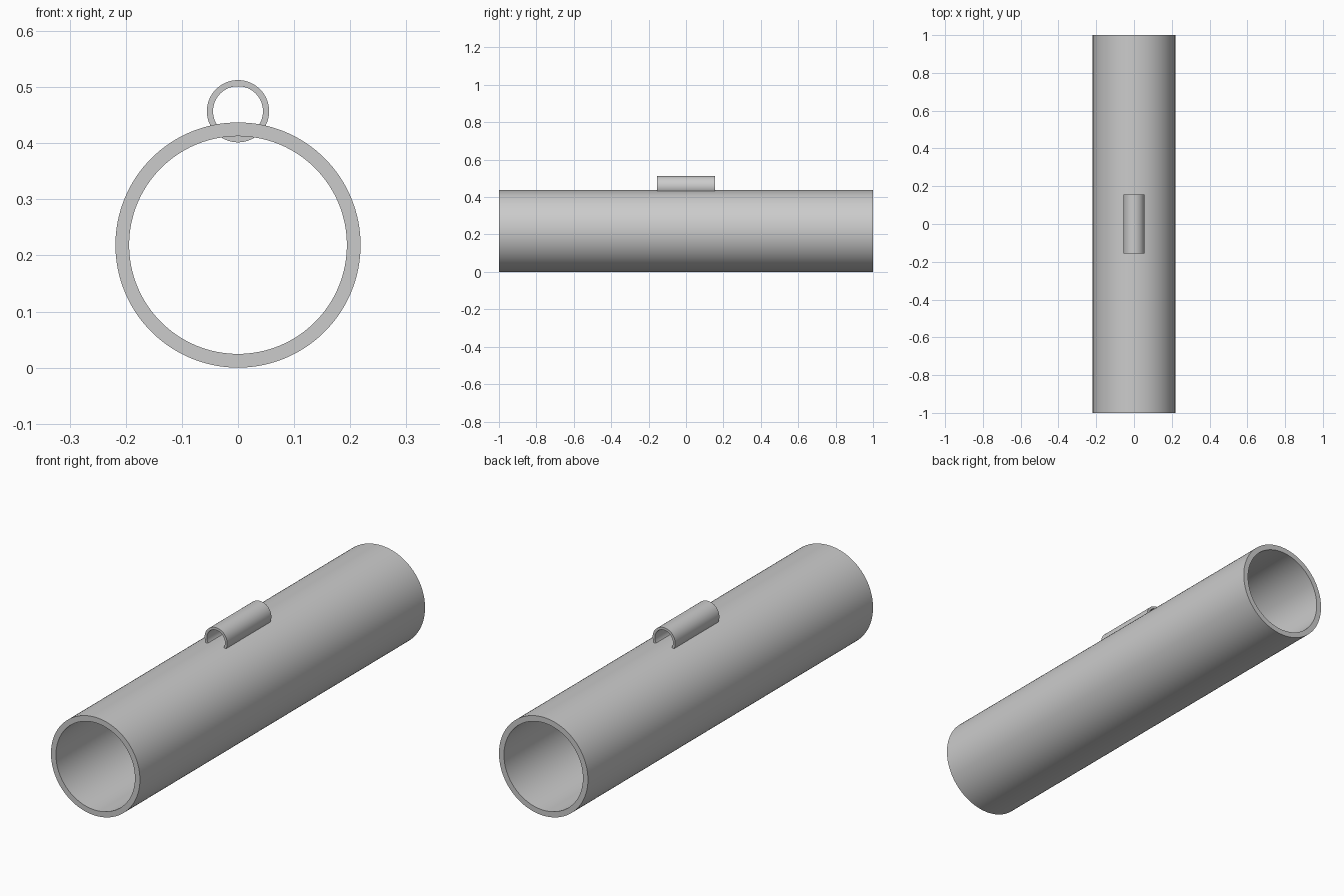
import bpy, bmesh, math

if "Cube" in bpy.data.objects:
    bpy.data.objects.remove(bpy.data.objects["Cube"])

metal = bpy.data.materials.new("grey_metal")
metal.diffuse_color = (0.6, 0.6, 0.6, 1)
metal.use_nodes = True
metal.node_tree.nodes["Principled BSDF"].inputs["Base Color"].default_value = metal.diffuse_color


def tube(name, outer, inner, half_length, z, sides):
    """Open hollow tube along y with flat annular ends."""
    bm = bmesh.new()
    profile = [(outer, -half_length), (outer, half_length),
               (inner, half_length), (inner, -half_length)]
    rings = []
    for i in range(sides):
        a = 2 * math.pi * i / sides
        rings.append([bm.verts.new((r * math.cos(a), y, r * math.sin(a)))
                      for r, y in profile])
    for i in range(sides):
        p, q = rings[i], rings[(i + 1) % sides]
        for k in range(4):
            n = (k + 1) % 4
            bm.faces.new((p[k], p[n], q[n], q[k]))
    bmesh.ops.recalc_face_normals(bm, faces=bm.faces)
    mesh = bpy.data.meshes.new(name)
    bm.to_mesh(mesh)
    bm.free()
    mesh.materials.append(metal)
    obj = bpy.data.objects.new(name, mesh)
    obj.location.z = z
    bpy.context.collection.objects.link(obj)
    bpy.ops.object.select_all(action='DESELECT')
    obj.select_set(True)
    bpy.context.view_layer.objects.active = obj
    bpy.ops.object.shade_smooth_by_angle(angle=math.radians(30))
    return obj


# Large pipe
tube("main_tube", 0.2185, 0.194, 1.0, 0.2185, 128)
# Small guide pipe let into the top of the wall
tube("guide_tube", 0.0555, 0.0445, 0.155, 0.457, 64)
